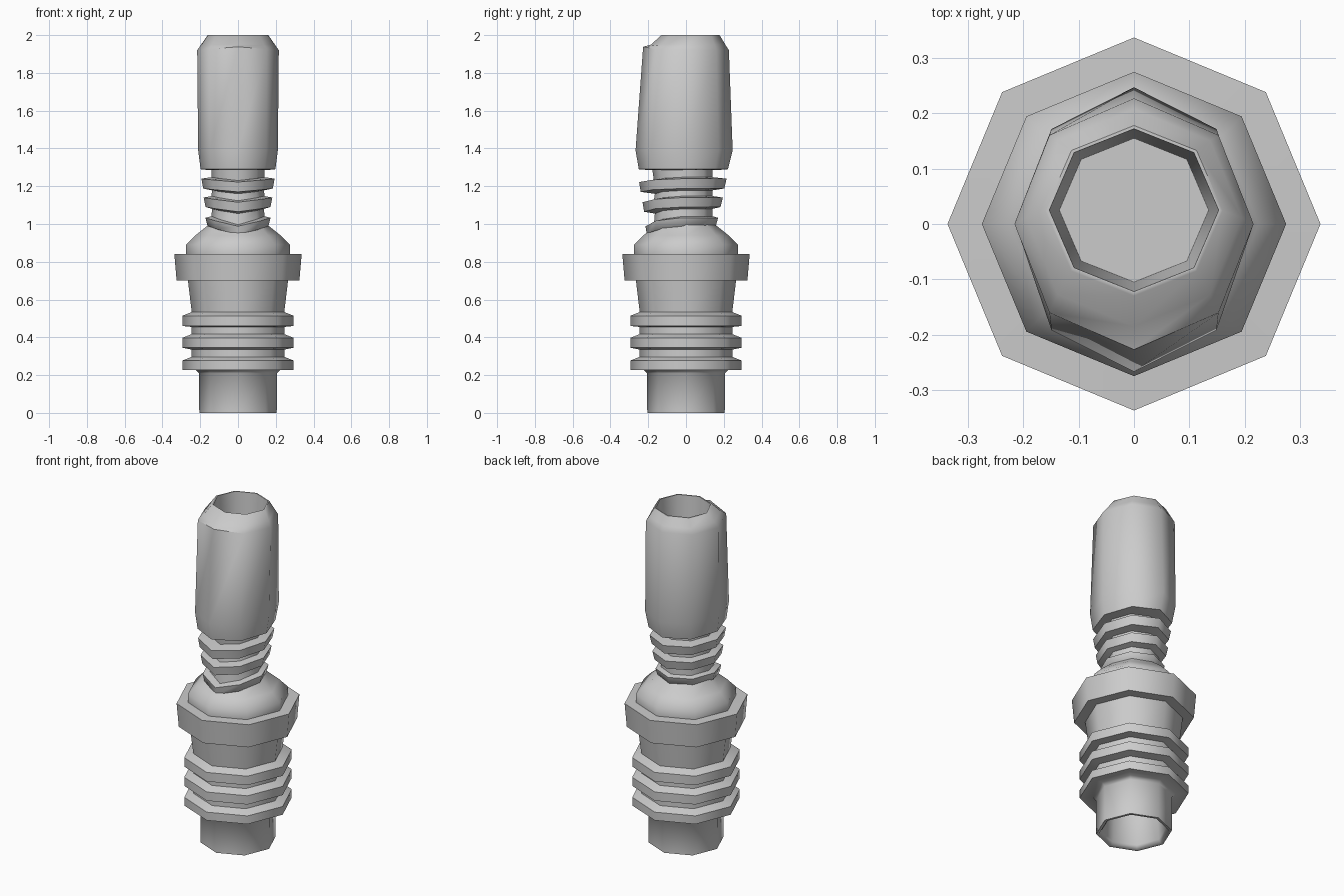
import bpy, bmesh
from math import cos, sin, radians

if "Cube" in bpy.data.objects:
    bpy.data.objects.remove(bpy.data.objects["Cube"])

SIDES = 8


def loft(name, sections):
    """Skin octagonal sections (z, half width, front y, back y, front-corner z shift)."""
    bm = bmesh.new()
    loops = []
    for z, rx, front, back, dip in sections:
        cy, ry = (back + front) / 2, (back - front) / 2
        loop = []
        for k in range(SIDES):
            a = radians(360 / SIDES * k)
            # only the front-facing corners sag into a chevron
            drop = dip * max(0, -sin(a)) ** 3
            loop.append(bm.verts.new((rx * cos(a), cy + ry * sin(a), z + drop)))
        loops.append(loop)
    for lo, hi in zip(loops, loops[1:]):
        for k in range(SIDES):
            n = (k + 1) % SIDES
            bm.faces.new((lo[k], lo[n], hi[n], hi[k]))
    bm.faces.new(loops[0][::-1])
    bm.faces.new(loops[-1])
    bmesh.ops.recalc_face_normals(bm, faces=bm.faces)
    mesh = bpy.data.meshes.new(name)
    bm.to_mesh(mesh)
    bm.free()
    mesh.shade_smooth()
    mesh.set_sharp_from_angle(angle=radians(60))
    obj = bpy.data.objects.new(name, mesh)
    bpy.context.collection.objects.link(obj)
    return obj


# Base: hollow foot, three grip rings, collar and shoulder (radius, z)
profile = [(0.16, 0.30), (0.175, 0.02), (0.19, 0.0), (0.205, 0.0), (0.207, 0.21), (0.225, 0.228)]
for z0, z1 in ((0.228, 0.285), (0.345, 0.405), (0.46, 0.522)):
    profile += [(0.295, z0), (0.295, z1 - 0.008), (0.275, z1), (0.245, z1 + 0.012)]
    if z1 < 0.5:
        profile.append((0.245, z1 + 0.05))
profile += [(0.265, 0.70), (0.325, 0.70), (0.337, 0.84), (0.275, 0.842),
            (0.275, 0.89), (0.225, 0.94), (0.15, 1.0), (0.135, 1.03)]
loft("base", [(z, r, -r, r, 0) for r, z in profile])

# Flexible neck with three sagging rings
neck = [(0.97, 0.13, -0.15, 0.13, 0)]
for z0, z1, rx, front, back, dip in (
        (0.99, 1.033, 0.172, -0.215, 0.17, -0.045),
        (1.09, 1.14, 0.182, -0.23, 0.195, -0.025),
        (1.188, 1.24, 0.194, -0.248, 0.215, -0.018)):
    neck += [(z0 - 0.01, 0.138, -0.165, 0.14, dip),
             (z0, rx - 0.01, front + 0.008, back - 0.012, dip),
             (z1, rx, front, back, dip),
             (z1 + 0.008, 0.14, -0.17, 0.14, dip)]
neck.append((1.30, 0.14, -0.18, 0.14, 0))
loft("neck", neck)

# Mouthpiece: tapered body, stepped front edge, bored top
loft("mouthpiece", [
    (1.285, 0.15, -0.19, 0.16, 0),
    (1.29, 0.198, -0.25, 0.222, 0),
    (1.39, 0.211, -0.267, 0.247, 0),
    (1.92, 0.216, -0.227, 0.227, 0.018),
    (1.95, 0.195, -0.185, 0.208, 0),
    (2.00, 0.16, -0.13, 0.178, 0),
    (2.00, 0.153, -0.122, 0.172, 0),
    (1.70, 0.135, -0.105, 0.155, 0),
])
